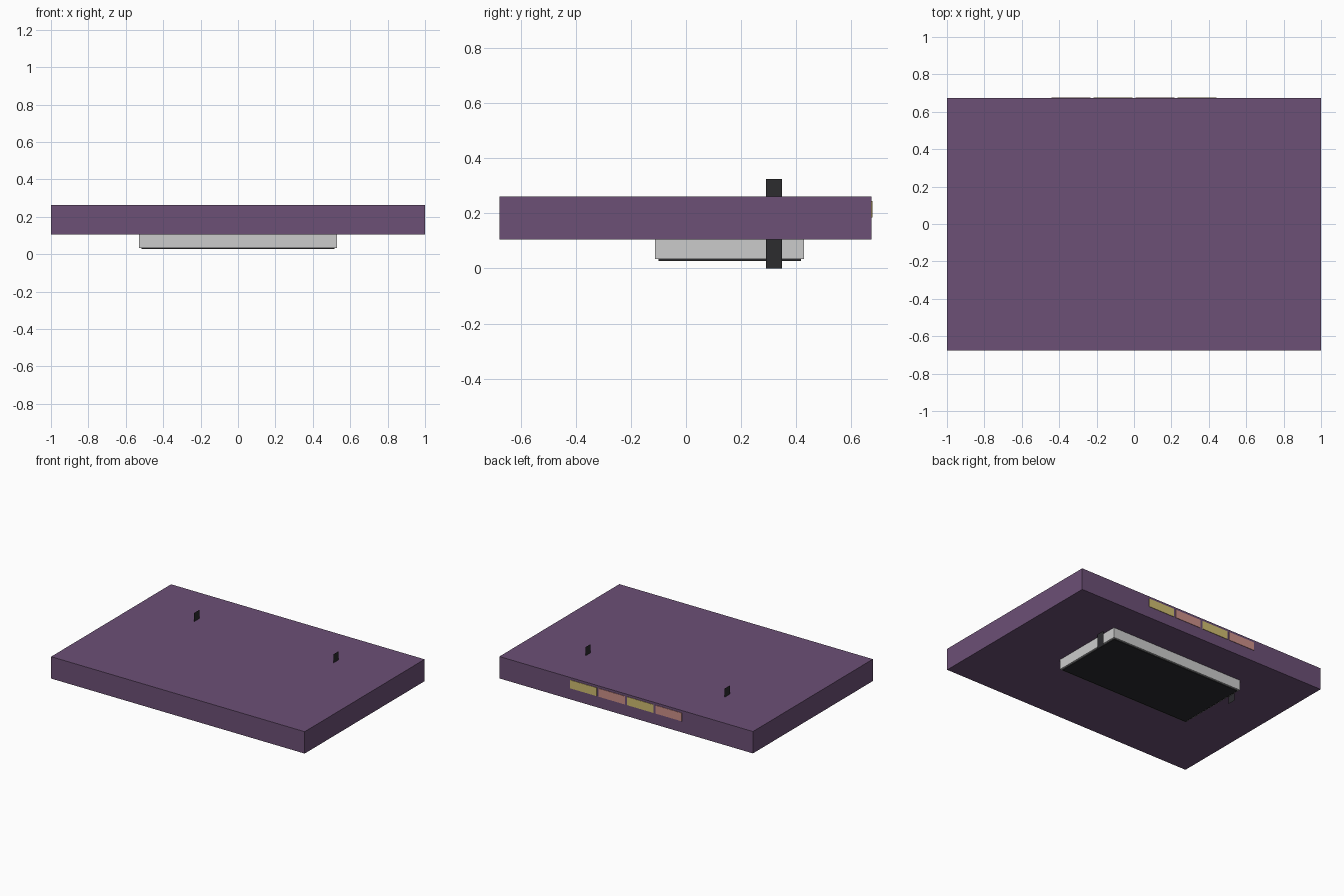
import bpy

if "Cube" in bpy.data.objects:
    bpy.data.objects.remove(bpy.data.objects["Cube"])


def material(name, rgb):
    m = bpy.data.materials.new(name)
    m.diffuse_color = (*rgb, 1)
    m.use_nodes = True
    m.node_tree.nodes["Principled BSDF"].inputs["Base Color"].default_value = m.diffuse_color
    return m


def add_mesh(name, verts, faces, mat=None):
    me = bpy.data.meshes.new(name)
    me.from_pydata(verts, [], faces)
    ob = bpy.data.objects.new(name, me)
    bpy.context.collection.objects.link(ob)
    if mat:
        me.materials.append(mat)
    return ob


def box(name, xr, yr, zr, mat=None):
    verts = [(x, y, z) for x in xr for y in yr for z in zr]
    faces = [(0, 1, 3, 2), (4, 6, 7, 5), (0, 4, 5, 1),
             (2, 3, 7, 6), (0, 2, 6, 4), (1, 5, 7, 3)]
    return add_mesh(name, verts, faces, mat)


purple = material("purple", (0.15, 0.08, 0.18))
black = material("black", (0.025, 0.025, 0.028))
yellow = material("yellow", (0.63, 0.51, 0.165))
pink = material("pink", (0.61, 0.28, 0.25))

# Main slab
box("slab", (-1, 1), (-0.677, 0.674), (0.106, 0.262), purple)

# Grey housing underneath with its dark base plate
box("under_housing", (-0.528, 0.528), (-0.112, 0.429), (0.034, 0.106))
box("base_plate", (-0.516, 0.516), (-0.1, 0.417), (0.028, 0.036), black)

# Paper-thin side straps passing through the slab
for side, s in (("left", -1), ("right", 1)):
    x = 0.55 * s
    add_mesh(side + "_strap",
             [(x, 0.291, 0), (x, 0.349, 0), (x, 0.349, 0.324), (x, 0.291, 0.324)],
             [(0, 1, 2, 3)], black)

# Coloured tabs on the back edge
for i in range(4):
    cx = 0.336 - 0.224 * i
    box(f"back_tab_{i + 1}", (cx - 0.104, cx + 0.104), (0.67, 0.677),
        (0.186, 0.245), pink if i % 2 else yellow)
